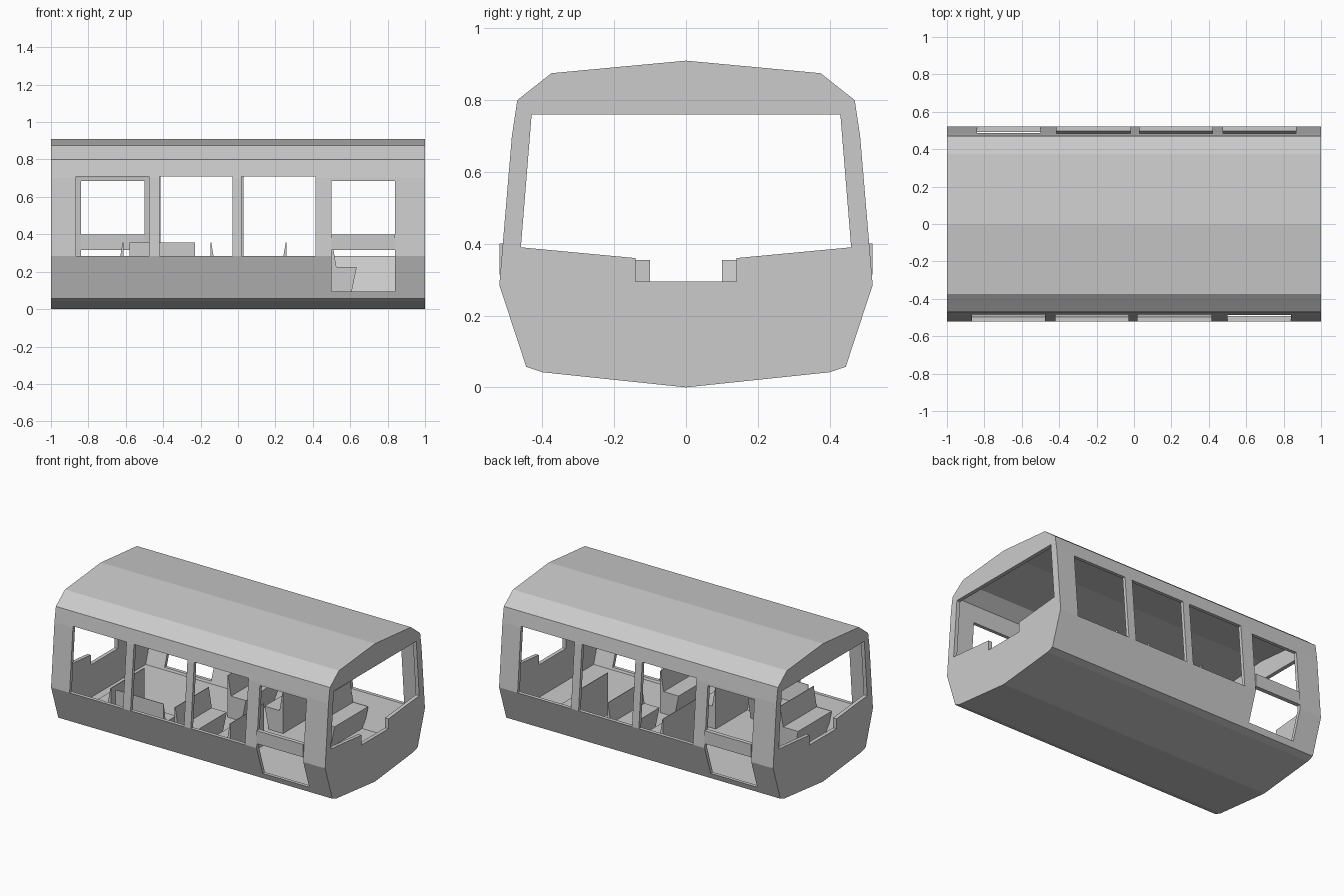
import bpy
import bmesh
from mathutils import Vector

cube = bpy.data.objects.get("Cube")
if cube:
    bpy.data.objects.remove(cube, do_unlink=True)

grey = bpy.data.materials.new("plain grey")
grey.use_nodes = True
COLOUR = (0.6, 0.6, 0.6, 1)
grey.diffuse_color = COLOUR
grey.node_tree.nodes["Principled BSDF"].inputs["Base Color"].default_value = COLOUR


def prism(name, outline, start, end, axis="x"):
    """Extrude an outline: (y, z) along x, or (x, z) along y."""
    bm = bmesh.new()

    def place(p, t):
        return Vector((t, p[0], p[1])) if axis == "x" else Vector((p[0], t, p[1]))

    a = [bm.verts.new(place(p, start)) for p in outline]
    b = [bm.verts.new(place(p, end)) for p in outline]
    bm.faces.new(a)
    bm.faces.new(b[::-1])
    n = len(outline)
    for i in range(n):
        j = (i + 1) % n
        bm.faces.new((a[j], a[i], b[i], b[j]))
    bmesh.ops.recalc_face_normals(bm, faces=bm.faces)
    mesh = bpy.data.meshes.new(name)
    bm.to_mesh(mesh)
    bm.free()
    mesh.materials.append(grey)
    obj = bpy.data.objects.new(name, mesh)
    bpy.context.collection.objects.link(obj)
    return obj


def box(name, x0, x1, y0, y1, z0, z1):
    return prism(name, [(y0, z0), (y1, z0), (y1, z1), (y0, z1)], x0, x1)


def mirrored(half):
    """Complete a half outline given from bottom centre to top centre."""
    return half + [(-y, z) for y, z in reversed(half) if y > 0]


def cut(target, cutter):
    cutter.hide_render = True
    mod = target.modifiers.new("opening", "BOOLEAN")
    mod.operation = "DIFFERENCE"
    mod.solver = "EXACT"
    mod.object = cutter
    bpy.context.view_layer.objects.active = target
    bpy.ops.object.modifier_apply(modifier=mod.name)
    bpy.data.objects.remove(cutter, do_unlink=True)


# Hollow cabin shell
outer = mirrored([(0, 0), (0.40, 0.042), (0.445, 0.057), (0.52, 0.285),
                  (0.485, 0.70), (0.47, 0.80), (0.375, 0.875), (0, 0.91)])
inner = mirrored([(0, 0.08), (0.43, 0.08), (0.497, 0.287),
                  (0.463, 0.70), (0.449, 0.79), (0.367, 0.855), (0, 0.888)])
shell = prism("cabin_shell", outer, -1, 1)
cut(shell, prism("cavity", inner, -0.975, 0.975))

# Wide end windows with a notch for the aisle
end_window = [(0.14, 0.295), (0.14, 0.36), (0.46, 0.39), (0.43, 0.76)]
end_window += [(-y, z) for y, z in reversed(end_window)]
cut(shell, prism("end_opening", end_window, -1.1, 1.1))

# Side windows and doorway: the second side is the first turned half round
WINDOWS = [(-0.865, -0.475), (-0.42, -0.03), (0.02, 0.415)]
DOOR = (0.50, 0.84)
for s, side in ((1, "front"), (-1, "back")):
    for x0, x1 in WINDOWS:
        cut(shell, box("window_opening", s * x0, s * x1, -s * 0.7, -s * 0.4, 0.285, 0.71))
    cut(shell, box("door_opening", s * DOOR[0], s * DOOR[1], -s * 0.7, -s * 0.38, 0.095, 0.685))
    # Rail across the doorway
    box(side + "_door_rail", s * DOOR[0], s * DOOR[1], -s * 0.52, -s * 0.492, 0.315, 0.40)

# Seats, drawn from the back rest forwards
SEAT = [(0, 0.08), (0, 0.355), (0.004, 0.355), (0.026, 0.225), (0.135, 0.225), (0.105, 0.08)]


def seat(name, x, facing, side):
    outline = [(x + facing * u, z) for u, z in SEAT]
    return prism(name, outline, side * 0.10, side * 0.45, "y")


seat("left_end_seat", 0.50, 1, 1)
seat("right_end_seat", -0.613, -1, -1)
for side, label in ((-1, "front"), (1, "back")):
    seat(label + "_middle_seat_a", -0.147, 1, side)
    seat(label + "_middle_seat_b", 0.259, -1, side)

# Sideways bench along the front wall
prism("side_bench", [(-0.45 + u, z) for u, z in SEAT], -0.58, -0.23)
